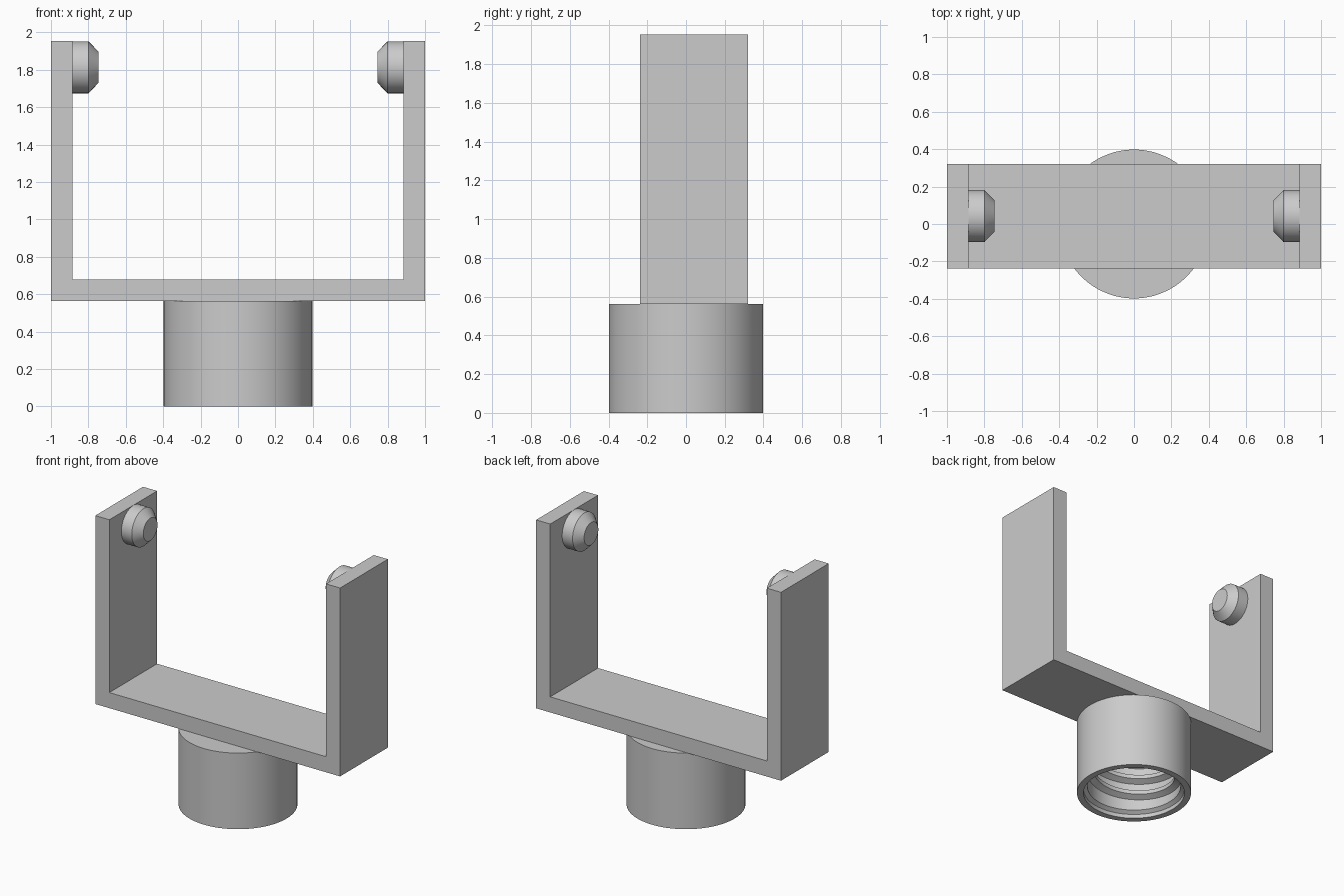
import bpy
import bmesh
from math import cos, sin, tau, radians
from mathutils import Vector, Matrix

if "Cube" in bpy.data.objects:
    bpy.data.objects.remove(bpy.data.objects["Cube"], do_unlink=True)

grey = bpy.data.materials.new("plain grey")
grey.use_nodes = True
colour = (0.6, 0.6, 0.6, 1)
grey.diffuse_color = colour
grey.node_tree.nodes["Principled BSDF"].inputs["Base Color"].default_value = colour


def finish(name, bm, smooth=True):
    bmesh.ops.remove_doubles(bm, verts=bm.verts, dist=0.00001)
    bmesh.ops.recalc_face_normals(bm, faces=bm.faces)
    mesh = bpy.data.meshes.new(name)
    bm.to_mesh(mesh)
    bm.free()
    mesh.materials.append(grey)
    obj = bpy.data.objects.new(name, mesh)
    bpy.context.collection.objects.link(obj)
    if smooth:
        bpy.ops.object.select_all(action="DESELECT")
        obj.select_set(True)
        bpy.context.view_layer.objects.active = obj
        bpy.ops.object.shade_smooth_by_angle(angle=radians(30))
    return obj


def lathe(name, profile, steps=96, place=Matrix()):
    """Spin a radius/height profile around z, then move it into place."""
    bm = bmesh.new()
    verts = [bm.verts.new((r, 0, z)) for r, z in profile]
    edges = [bm.edges.new(pair) for pair in zip(verts, verts[1:])]
    bmesh.ops.spin(bm, geom=verts + edges, cent=(0, 0, 0), axis=(0, 0, 1),
                   angle=tau, steps=steps, use_duplicate=False)
    bmesh.ops.remove_doubles(bm, verts=bm.verts, dist=0.00001)
    bm.transform(place)
    return finish(name, bm)


FRONT, BACK = -0.237, 0.32
BASE, FLOOR, TOP = 0.562, 0.677, 1.953
INNER = 0.885

# U-shaped bracket, extruded front to back
outline = [(-1, BASE), (1, BASE), (1, TOP), (INNER, TOP),
           (INNER, FLOOR), (-INNER, FLOOR), (-INNER, TOP), (-1, TOP)]
bm = bmesh.new()
face = bm.faces.new([bm.verts.new((x, FRONT, z)) for x, z in outline])
side = bmesh.ops.extrude_face_region(bm, geom=[face])["geom"]
bmesh.ops.translate(bm, vec=(0, BACK - FRONT, 0),
                    verts=[v for v in side if isinstance(v, bmesh.types.BMVert)])
finish("bracket", bm, smooth=False)

# Chamfered pegs facing each other at the arm tops
peg = [(0, -0.02), (0.139, -0.02), (0.139, 0.085), (0.083, 0.14), (0, 0.14)]
for name, s in (("left_peg", 1), ("right_peg", -1)):
    place = (Matrix.Translation((s * INNER, 0.042, 1.813))
             @ Matrix.Rotation(-s * tau / 4, 4, "Y"))
    lathe(name, peg, 64, place)

# Hollow socket with a stepped mouth
BORE, CEILING = 0.325, 0.5
lathe("socket", [(0, BASE), (0.398, BASE), (0.398, 0), (0.352, 0),
                 (0.352, 0.03), (BORE, 0.05), (BORE, CEILING), (0, CEILING)])

# Helical thread ridge inside the socket, fading out at both ends
TURNS, PITCH, STEPS = 3, 0.125, 64
bm = bmesh.new()
rings = []
for i in range(TURNS * STEPS + 1):
    a = tau * i / STEPS
    fade = min(1, i / 10, (TURNS * STEPS - i) / 10)
    z = 0.09 + PITCH * i / STEPS
    crest = BORE - 0.042 * fade
    section = [(BORE + 0.006, -0.04), (crest, -0.015), (crest, 0.015), (BORE + 0.006, 0.04)]
    rings.append([bm.verts.new(Vector((r * cos(a), r * sin(a), z + dz))) for r, dz in section])
for p, q in zip(rings, rings[1:]):
    for k in range(4):
        n = (k + 1) % 4
        bm.faces.new((p[k], p[n], q[n], q[k]))
bm.faces.new(rings[0])
bm.faces.new(rings[-1])
finish("thread", bm)
